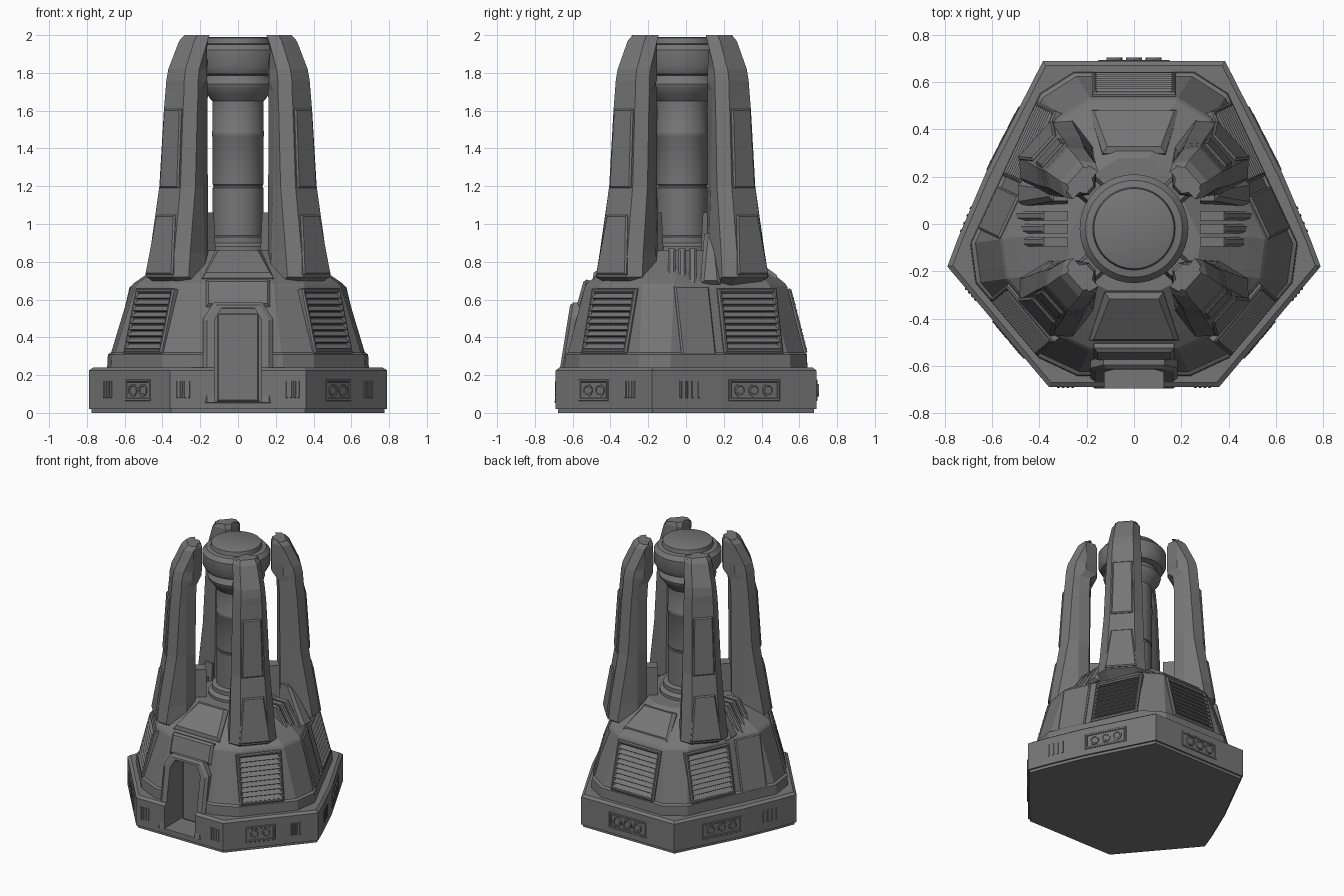
import bpy, bmesh, math
from mathutils import Vector

cube = bpy.data.objects.get("Cube")
if cube:
    bpy.data.objects.remove(cube, do_unlink=True)

GREY = (0.18, 0.18, 0.18, 1)
metal = bpy.data.materials.new("grey_metal")
metal.use_nodes = True
metal.diffuse_color = GREY
metal.node_tree.nodes["Principled BSDF"].inputs["Base Color"].default_value = GREY
UP = Vector((0, 0, 1))
CY = -0.02   # tower axis


def loft(name, rings, smooth=False):
    """Closed solid through matching rings of points."""
    bm = bmesh.new()
    rows = [[bm.verts.new(p) for p in ring] for ring in rings]
    n = len(rows[0])
    for a, b in zip(rows, rows[1:]):
        for i in range(n):
            j = (i + 1) % n
            bm.faces.new((a[i], a[j], b[j], b[i]))
    bm.faces.new(rows[0][::-1])
    bm.faces.new(rows[-1])
    bmesh.ops.recalc_face_normals(bm, faces=bm.faces)
    mesh = bpy.data.meshes.new(name)
    bm.to_mesh(mesh)
    bm.free()
    mesh.materials.append(metal)
    obj = bpy.data.objects.new(name, mesh)
    bpy.context.collection.objects.link(obj)
    if smooth:
        bpy.ops.object.select_all(action='DESELECT')
        obj.select_set(True)
        bpy.context.view_layer.objects.active = obj
        bpy.ops.object.shade_smooth_by_angle(angle=math.radians(35))
    return obj


def outline(poly, off, z, cut=0):
    """Polygon moved inward by off, with corners cut."""
    pts = [Vector(p) for p in poly]
    out = []
    for i, p in enumerate(pts):
        d0 = (p - pts[i - 1]).normalized()
        d1 = (pts[(i + 1) % len(pts)] - p).normalized()
        n0, n1 = Vector((-d0.y, d0.x)), Vector((-d1.y, d1.x))
        q = p + off * (n0 + n1) / (1 + n0.dot(n1))
        out += [(*(q - d0 * cut), z), (*(q + d1 * cut), z)] if cut else [(*q, z)]
    return out


def surface(origin, along, up):
    """Maps (u along, v up, d outward) on a flat face to space."""
    o, t, w = Vector(origin), Vector(along).normalized(), Vector(up).normalized()
    n = t.cross(w)
    return lambda u, v, d: o + t * u + w * v + n * d


def block(name, m, u0, u1, v0, v1, d, top_d=None, narrow=1, rim=0.008, back=-0.03):
    """Plate on a surface; top may be thinner or narrower."""
    td = d if top_d is None else top_d
    c, h = (u0 + u1) / 2, (u1 - u0) / 2

    def ring(bottom, top, s):
        return [m(c - h + s, v0 + s, bottom), m(c + h - s, v0 + s, bottom),
                m(c + h * narrow - s, v1 - s, top), m(c - h * narrow + s, v1 - s, top)]
    return loft(name, [ring(back, back, 0), ring(d - rim, td - rim, 0), ring(d, td, rim)])


def frame(name, m, u, v, hw, hh, d, t, rim):
    for s in (-1, 1):
        block(name + "_side", m, u + s * hw - t, u + s * hw + t, v - hh - t, v + hh + t, d, rim=rim)
        block(name + "_rail", m, u - hw, u + hw, v + s * hh - t, v + s * hh + t, d, rim=rim)


def disc(name, m, u, v, r, d):
    def ring(rad, h):
        return [m(u + rad * math.cos(k * math.pi / 8), v + rad * math.sin(k * math.pi / 8), h)
                for k in range(16)]
    loft(name, [ring(r, -0.02), ring(r, d), ring(r * .7, d), ring(r * .6, d - 0.004)])


def slots(m, u, step):
    for k in range(4):
        c = u + (k - 1.5) * step
        block("plinth_slot", m, c - .006, c + .006, -.04, .05, .004, rim=.002)


def lamp_socket(m, u, count, d):
    frame("lamp_socket", m, u, 0, .048 * count, .05, .005, .008, .003)
    for k in range(count):
        disc("lamp", m, u + (k - (count - 1) / 2) * .083, 0, .034, d)


def plinth_side(a, b):
    a, b = Vector((*a, .12)), Vector((*b, .12))
    return surface((a + b) / 2, b - a, UP)


# Hexagonal plinth with bowed rear sides
HEX = [(.385, .69), (-.385, .69), (-.79, -.18), (-.36, -.69), (.36, -.69), (.79, -.18)]
BOWED = HEX[:2] + [(-.63, .21), (-.745, -.06)] + HEX[2:] + [(.745, -.06), (.63, .21)]
plinth = loft("plinth", [outline(BOWED, o, z) for o, z in
                         ((.012, 0), (.012, .02), (0, .02), (0, .225), (.02, .24))])

# Tapered body and sloping roof
body = loft("body", [outline(HEX, o, z, c) for o, z, c in
                     ((.045, .2, .1), (.05, .31, .1), (.065, .32, .1), (.155, .67, .1),
                      (.165, .685, .1), (.22, .73, .1), (.41, .86, .06))])


# Arched doorway cut through plinth and body
def arch(y, hw, z0, z1, z2, lean=0):
    return [(x, y + lean * z, z) for x, z in
            ((-hw, z0), (hw, z0), (hw, z1), (hw * .7, z2), (-hw * .7, z2), (-hw, z1))]


door_frame = loft("door_frame", [arch(-.44, .185, .05, .5, .585), arch(-.69, .185, .05, .5, .585, .16),
                                 arch(-.705, .165, .055, .49, .57, .16)])
cutter = loft("door_cutter", [arch(-.9, .125, .06, .49, .555), arch(-.46, .125, .06, .49, .555)])
cutter.hide_render = True
for obj in (plinth, body, door_frame):
    mod = obj.modifiers.new("doorway", 'BOOLEAN')
    mod.object, mod.operation, mod.solver = cutter, 'DIFFERENCE', 'EXACT'
    bpy.context.view_layer.objects.active = obj
    bpy.ops.object.modifier_apply(modifier=mod.name)
bpy.data.objects.remove(cutter, do_unlink=True)
door_map = surface((0, -.47, .06), (1, 0, 0), UP)
block("door_leaf", door_map, -.11, .11, 0, .47, .03)

# Front hood above the door
hood = surface((0, -.46, .72), (1, 0, 0), (0, .19, .14))
block("front_hood", hood, -.19, .19, -.03, .22, .035, .03, narrow=.65, rim=.02)
brow = surface((0, -.56, .56), (1, 0, 0), (0, .1, .36))
block("door_brow", brow, -.17, .17, 0, .15, .02, rim=.015)

# Slatted vents on every side of the body but the front
VENT = [(0, .165), (-.14, .16), (.045, .145), None, (-.045, .145), (.14, .16)]   # centre, half width
for i, vent in enumerate(VENT):
    if vent is None:
        continue
    u, hw = vent
    a, b = Vector(HEX[i]), Vector(HEX[(i + 1) % 6])
    d = (b - a).normalized()
    inward = Vector((-d.y, d.x))
    wall = surface((*((a + b) / 2 + inward * .065), .32), (*d, 0), (*(inward * .09), .35))
    frame("vent_frame", wall, u, .17, hw, .165, .018, .012, .008)
    for k in range(9):
        v = .015 + k * .0345
        block("vent_slat", wall, u - hw, u + hw, v, v + .03, .022, .002, rim=.002)
    # Smooth panel beside the rear side vents
    if i in (1, 5):
        c = .18 if i == 1 else -.18
        block("side_panel", wall, c - .1, c + .1, -.02, .36, .012)

# Plinth trim: lamps and slots, mirrored
lamp_socket(plinth_side(HEX[0], HEX[1]), 0, 3, .014)
for s in (-1, 1):
    slots(plinth_side(HEX[3], HEX[4]), s * .29, .02)
    # Reverse the edges of one half so that outward stays outward
    order = slice(None, None, s)
    front = plinth_side(*[(s * .36, -.69), (s * .79, -.18)][order])
    lamp_socket(front, s * -.07, 2, .006)
    slots(front, s * .18, .02)
    lamp_socket(plinth_side(*[(s * .63, .21), (s * .385, .69)][order]), s * -.1, 3, .006)
    slots(plinth_side(*[(s * .745, -.06), (s * .63, .21)][order]), s * -.06, .035)

# Four leaning pillars: height, inner and outer radius, half width, inner face ratio
SECTIONS = [(.66, .29, .46, .14, .5), (.72, .29, .56, .165, .5), (.85, .29, .54, .155, .55),
            (1.2, .288, .485, .135, .6), (1.6, .286, .46, .122, .62), (1.71, .28, .45, .118, .62),
            (1.76, .24, .447, .114, .2), (1.82, .238, .435, .11, .2), (1.97, .238, .365, .096, .2),
            (2, .25, .335, .08, .3)]
for sx in (-1, 1):
    for sy in (-1, 1):
        r_dir = Vector((sx * math.cos(math.radians(42)), sy * math.sin(math.radians(42)), 0))
        t_dir = UP.cross(r_dir)
        axis = Vector((0, CY, 0))

        def at(r, t, z):
            return axis + r_dir * r + t_dir * t + UP * z
        loft("pillar", [[at(ro, -.62 * w, z), at(ro, .62 * w, z), at(ro - .06, w, z), at(ri + .07, .88 * w, z),
                         at(ri, e * w, z), at(ri, -e * w, z), at(ri + .07, -.88 * w, z), at(ro - .06, -w, z)]
                        for z, ri, ro, w, e in SECTIONS])
        lower = surface(at(.555, 0, .73), t_dir, r_dir * -.05 + UP * .34)
        block("pillar_lower_plate", lower, -.108, .108, 0, .32, .014, .012, narrow=.68)
        upper = surface(at(.485, 0, 1.2), t_dir, r_dir * -.025 + UP * .4)
        block("pillar_upper_plate", upper, -.075, .075, -.01, .41, .012, narrow=.9)
        foot = surface(at(.27, 0, .8), t_dir, UP)
        block("pillar_foot_block", foot, -.06, .06, 0, .26, .05, narrow=.7, back=-.06, rim=.02)

# Ribbed ledges and slabs between pillars at each side
for sx in (-1, 1):
    side = surface((sx * .4, -.02, .68), (0, sx, 0), UP)
    for k in range(-1, 2):
        block("side_rib", side, k * .055 - .02, k * .055 + .02, 0, .19, .1, -.01, back=-.12, rim=.01)
    slab = surface((sx * .36, .13, .68), (0, sx, 0), UP)
    block("side_slab", slab, -.055, .055, 0, .27, .13, 0, narrow=.6, back=-.08, rim=.02)
rear = surface((0, .46, .72), (-1, 0, 0), (0, -.19, .14))
block("rear_hood", rear, -.19, .19, -.03, .2, .02, narrow=.7, rim=.02)

# Central column with collar and domed cap
COLUMN = [(.19, .8), (.19, .88), (.165, .9), (.165, .93), (.135, .94), (.135, 1.19), (.131, 1.195),
          (.131, 1.205), (.135, 1.21), (.135, 1.46), (.138, 1.465), (.138, 1.49), (.135, 1.495), (.135, 1.65),
          (.145, 1.66), (.165, 1.69), (.19, 1.72), (.195, 1.74), (.175, 1.77), (.17, 1.785),
          (.21, 1.795), (.23, 1.83), (.23, 1.92), (.205, 1.95), (.175, 1.955), (.17, 1.985), (.16, 1.99)]
loft("column", [[(r * math.cos(k * math.pi / 20), CY + r * math.sin(k * math.pi / 20), z)
                 for k in range(40)] for r, z in COLUMN], smooth=True)
